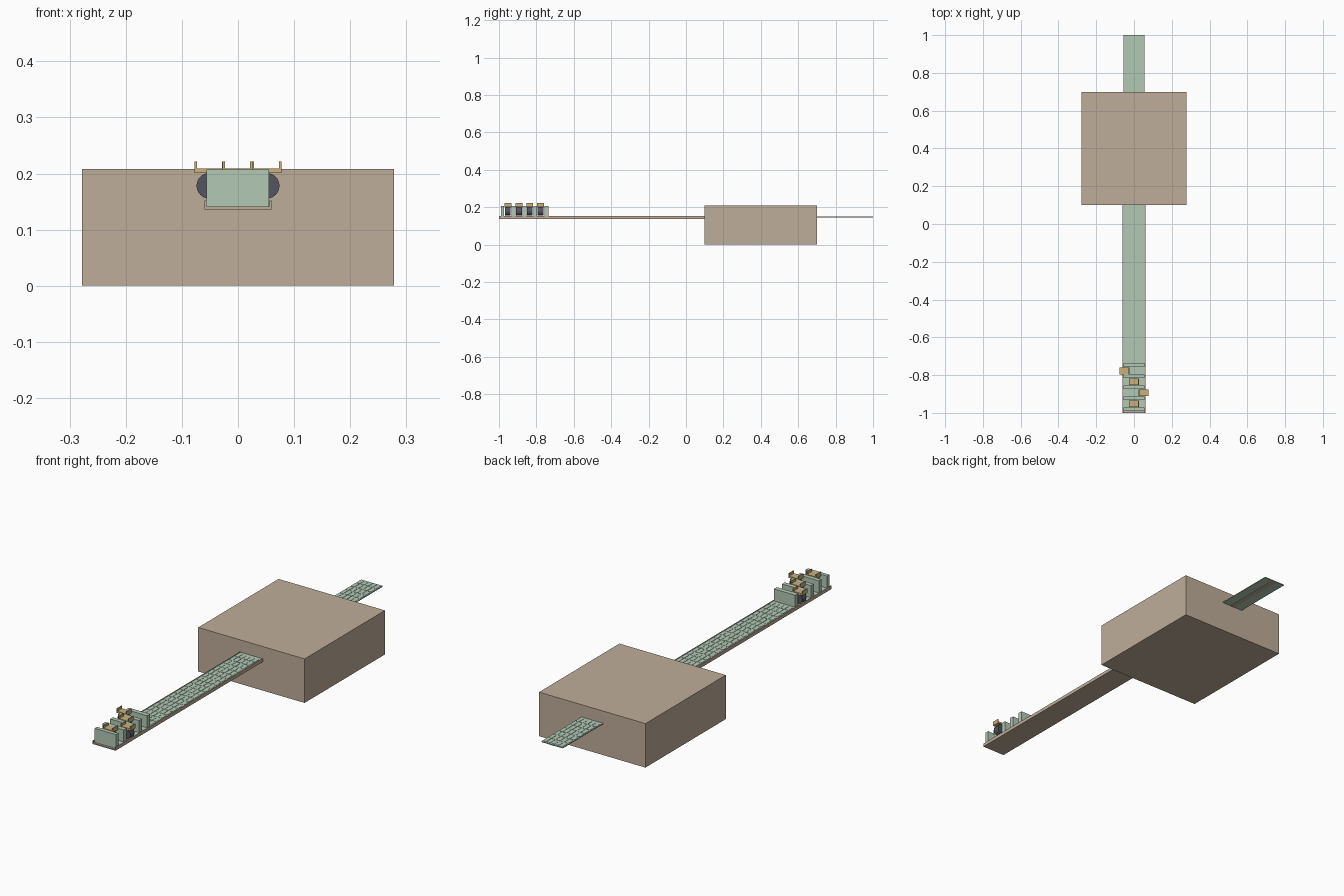
import bpy
import math

if "Cube" in bpy.data.objects:
    bpy.data.objects.remove(bpy.data.objects["Cube"])


def colour(name, rgb):
    m = bpy.data.materials.new(name)
    m.diffuse_color = (*rgb, 1)
    m.use_nodes = True
    m.node_tree.nodes["Principled BSDF"].inputs["Base Color"].default_value = m.diffuse_color
    return m


TAN = colour("tan casing", (0.52, 0.42, 0.32))
GREEN = colour("pale green", (0.45, 0.59, 0.47))
BRASS = colour("brass", (0.60, 0.44, 0.20))
DARK = colour("dark grey", (0.09, 0.09, 0.12))


def box(name, x, y, z, mat):
    """Box from (min, max) ranges on each axis."""
    bpy.ops.mesh.primitive_cube_add(size=1, location=[sum(r) / 2 for r in (x, y, z)])
    o = bpy.context.object
    o.scale = [r[1] - r[0] for r in (x, y, z)]
    bpy.ops.object.transform_apply(location=False, scale=True)
    o.name = name
    o.data.materials.append(mat)
    return o


# Main casing
box("casing", (-0.278, 0.278), (0.10, 0.70), (0, 0.208), TAN)

# Shallow tray with raised rims
box("tray_floor", (-0.06, 0.06), (-1, 0.10), (0.136, 0.141), TAN)
for s in (-1, 1):
    box("tray_rim", sorted((s * 0.056, s * 0.06)), (-1, 0.10), (0.141, 0.152), TAN)

# Strip passing through the casing
box("strip", (-0.056, 0.056), (-0.985, 1.0), (0.146, 0.150), GREEN)
box("strip_underside_band", (-0.012, 0.012), (0.70, 1.0), (0.145, 0.146), TAN)

# Rows of low raised dashes along the strip
for i in range(5):
    x = -0.044 + i * 0.022
    for y0, n in ((-0.725, 20), (0.715, 7)):
        d = box("strip_dashes", (x - 0.008, x + 0.008), (y0, y0 + 0.034),
                (0.150, 0.1512), GREEN)
        a = d.modifiers.new("repeat", 'ARRAY')
        a.count = n
        a.use_relative_offset = False
        a.use_constant_offset = True
        a.constant_offset_displace = (0, 0.0408, 0)

# Upright divider plates
for y, w in ((-0.981, 0.018), (-0.922, 0.020), (-0.864, 0.020),
             (-0.806, 0.020), (-0.746, 0.022)):
    box("divider_plate", (-0.056, 0.055), (y - w / 2, y + w / 2), (0.141, 0.207), GREEN)

# Staggered rollers, each with a brass channel on top
for y, x in ((-0.952, -0.001), (-0.893, 0.051), (-0.835, -0.001), (-0.778, -0.051)):
    bpy.ops.mesh.primitive_cylinder_add(vertices=32, radius=0.0228, depth=0.030,
                                        location=(x, y, 0.178),
                                        rotation=(math.pi / 2, 0, 0))
    r = bpy.context.object
    r.name = "roller"
    r.data.materials.append(DARK)
    bpy.ops.object.shade_smooth_by_angle()
    ys = (y - 0.018, y + 0.018)
    box("channel_base", (x - 0.026, x + 0.026), ys, (0.2005, 0.209), BRASS)
    for s in (-1, 1):
        e = x + s * 0.0245
        box("channel_flange", (e - 0.002, e + 0.002), ys, (0.2005, 0.221), BRASS)
